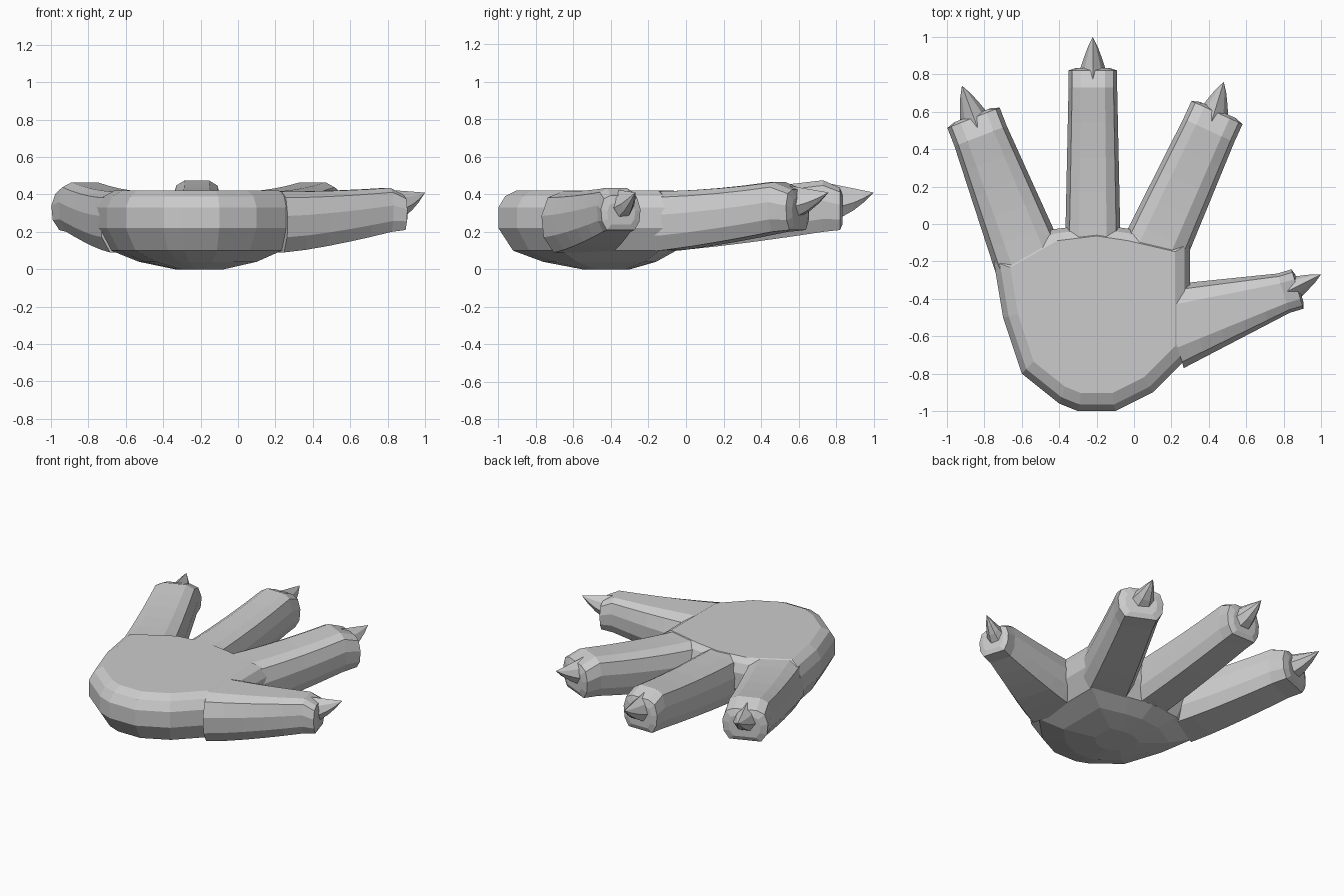
import bpy
import bmesh
from mathutils import Vector

default_cube = bpy.data.objects.get("Cube")
if default_cube:
    bpy.data.objects.remove(default_cube, do_unlink=True)

colour = (0.6, 0.6, 0.6, 1)
grey = bpy.data.materials.new("plain grey")
grey.use_nodes = True
grey.diffuse_color = colour
grey.node_tree.nodes["Principled BSDF"].inputs["Base Color"].default_value = colour


def loft(name, rings):
    """Skin a list of equal closed rings and cap both ends."""
    bm = bmesh.new()
    loops = [[bm.verts.new(point) for point in ring] for ring in rings]
    for lower, upper in zip(loops, loops[1:]):
        for i in range(len(lower)):
            bm.faces.new((lower[i - 1], lower[i], upper[i], upper[i - 1]))
    bm.faces.new(loops[0])
    bm.faces.new(loops[-1])
    bmesh.ops.remove_doubles(bm, verts=bm.verts, dist=0.001)
    bmesh.ops.recalc_face_normals(bm, faces=bm.faces)
    mesh = bpy.data.meshes.new(name)
    bm.to_mesh(mesh)
    bm.free()
    mesh.materials.append(grey)
    bpy.context.collection.objects.link(bpy.data.objects.new(name, mesh))


def mirrored(half_section):
    """Complete a cross-section given its positive side, top to bottom."""
    other_side = [(-u, v) for u, v in reversed(half_section) if u > 0]
    return half_section + other_side


finger_section = mirrored([(0.5, 1), (0.85, 0.9), (1, 0.6), (0.95, 0.25), (0.7, 0)])
claw_section = mirrored([(0, 1), (0.65, 0.75), (1, 0.35), (0.5, 0)])


def place_ring(section, centre, along, half_width, low, high):
    """Stand a section upright across the direction it is swept along."""
    across = Vector((along.y, -along.x))
    ring = []
    for u, v in section:
        spot = centre + across * u * half_width
        ring.append((spot.x, spot.y, low + (high - low) * v))
    return ring


def build_finger(name, root, tip, claw_tip, root_half, tip_half, rise):
    """Build a tapered finger with a blunt end, and its pointed claw."""
    root, tip, claw_tip = Vector(root), Vector(tip), Vector(claw_tip)
    along = (tip - root).normalized()
    root_low, tip_low, root_high = 0.09, 0.2, 0.415
    tip_high = root_high + rise

    # Finger body, rising towards its tip
    rings = []
    steps = 5
    for step in range(steps + 1):
        t = step / steps
        half_width = root_half + (tip_half - root_half) * t
        low = root_low + (tip_low - root_low) * t ** 1.3
        high = root_high + rise * t * t
        rings.append(place_ring(finger_section, root.lerp(tip, t), along, half_width, low, high))

    # Sloping fingertip rim and its smaller end face
    rim = tip + along * tip_half * 0.7
    end = tip + along * tip_half * 0.8
    rings.append(place_ring(finger_section, rim, along, tip_half, tip_low + 0.01, tip_high - 0.04))
    rings.append(place_ring(finger_section, end, along, tip_half * 0.7, tip_low + 0.04, tip_high - 0.08))
    loft(name, rings)

    # Claw, narrowing and curving up to a point
    claw_along = (claw_tip - tip).normalized()
    point_height = 0.41
    claw_high = tip_high - 0.01
    claw_low = tip_low + 0.06
    rings = []
    for step in range(steps + 1):
        t = step / steps
        half_width = tip_half * 0.75 * (1 - t) ** 0.8
        low = claw_low + (point_height - claw_low) * t * t
        high = claw_high + (point_height - claw_high) * t
        rings.append(place_ring(claw_section, tip.lerp(claw_tip, t), claw_along, half_width, low, high))
    loft(name + "_claw", rings)


# Palm: an outline shrunk towards its middle at each height
palm_outline = [Vector(point) for point in (
    (-0.3, -1), (-0.1, -1), (0.1, -0.9), (0.2, -0.8), (0.3, -0.7), (0.3, -0.1),
    (0, -0.03), (-0.2, 0), (-0.45, -0.03), (-0.75, -0.2), (-0.7, -0.5),
    (-0.6, -0.8), (-0.4, -0.96))]
palm_middle = Vector((-0.2, -0.4))
palm_levels = [(0.25, 0), (0.6, 0.04), (0.87, 0.1), (1, 0.22), (1, 0.33), (0.94, 0.39), (0.84, 0.42)]
palm_rings = []
for scale, height in palm_levels:
    flat_ring = [palm_middle.lerp(point, scale) for point in palm_outline]
    palm_rings.append([(point.x, point.y, height) for point in flat_ring])
loft("palm", palm_rings)

# Three fingers and the thumb
build_finger("middle_finger", root=(-0.22, -0.2), tip=(-0.22, 0.73), claw_tip=(-0.22, 1),
             root_half=0.15, tip_half=0.13, rise=0.06)
build_finger("left_finger", root=(0.08, -0.2), tip=(0.4, 0.5), claw_tip=(0.48, 0.76),
             root_half=0.18, tip_half=0.15, rise=0.05)
build_finger("right_finger", root=(-0.56, -0.2), tip=(-0.82, 0.47), claw_tip=(-0.92, 0.74),
             root_half=0.19, tip_half=0.15, rise=0.05)
build_finger("thumb", root=(0.2, -0.55), tip=(0.8, -0.37), claw_tip=(1, -0.27),
             root_half=0.23, tip_half=0.11, rise=0.02)
